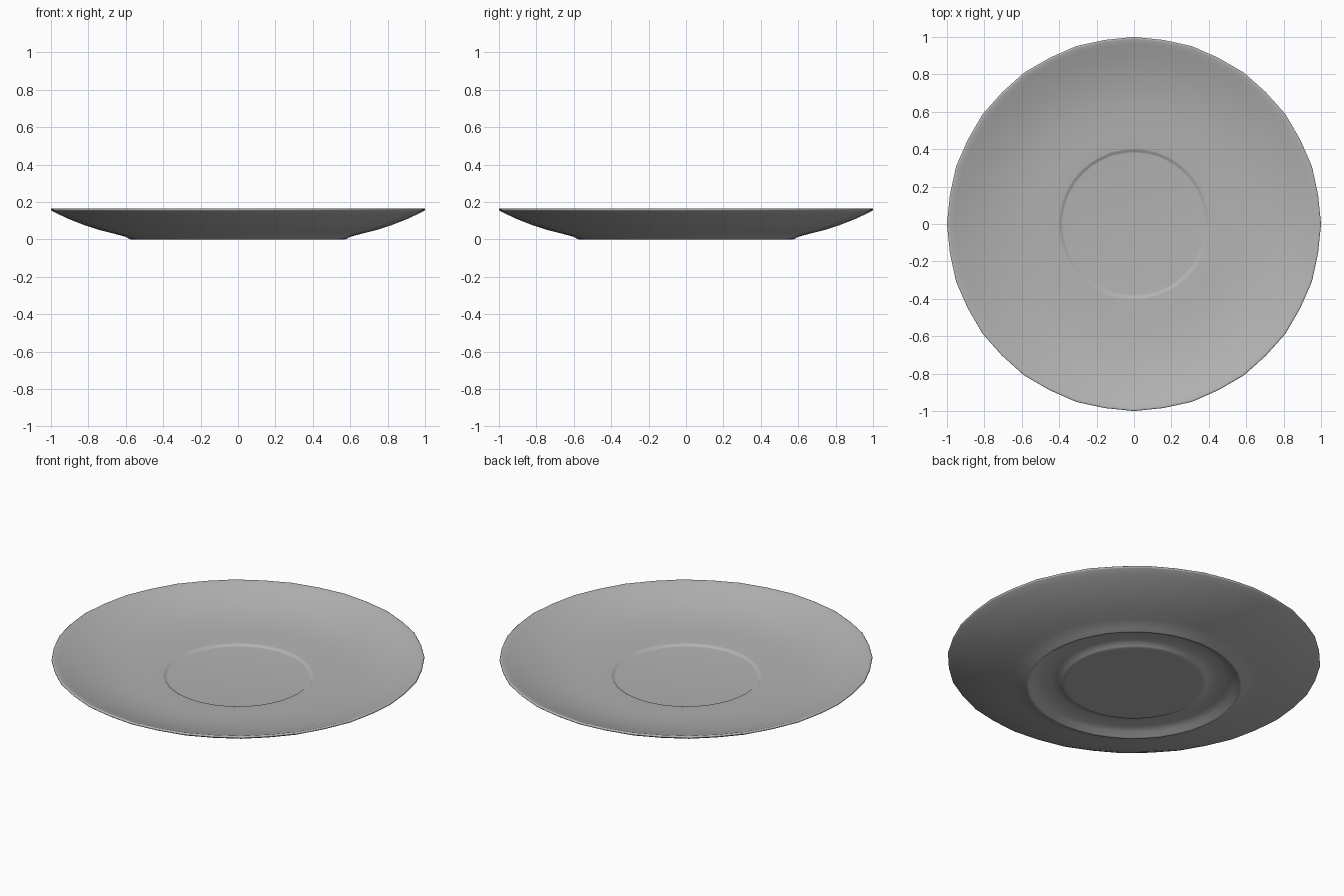
import bpy, bmesh, math

if "Cube" in bpy.data.objects:
    bpy.data.objects.remove(bpy.data.objects["Cube"])

SEGMENTS = 40

# cross-section (radius, height): underside disc, groove, foot, rim, dish, well
profile = [
    (0.36, 0.015), (0.383, 0.015), (0.39, 0.019), (0.41, 0.031), (0.44, 0.036), (0.50, 0.034),
    (0.54, 0.022), (0.565, 0.003), (0.572, 0.0), (0.580, 0.002),
    (0.60, 0.014), (0.66, 0.030), (0.74, 0.050), (0.82, 0.076),
    (0.90, 0.107), (0.96, 0.135), (0.995, 0.153), (1.0, 0.157),
    (1.0, 0.163), (0.996, 0.166), (0.988, 0.165), (0.96, 0.155), (0.90, 0.134),
    (0.82, 0.110), (0.74, 0.092), (0.66, 0.079), (0.58, 0.072),
    (0.48, 0.067), (0.405, 0.065), (0.397, 0.064), (0.389, 0.056), (0.38, 0.055),
]

bm = bmesh.new()


def ring(radius, z):
    verts = []
    for i in range(SEGMENTS):
        a = 2 * math.pi * i / SEGMENTS
        # every second point sits slightly inside the circle
        r = radius * (0.9965 if i % 2 else 1.0)
        verts.append(bm.verts.new((r * math.cos(a), r * math.sin(a), z)))
    return verts


# lathed body
rings = [ring(r, z) for r, z in profile]
for a, b in zip(rings, rings[1:]):
    for i in range(SEGMENTS):
        j = (i + 1) % SEGMENTS
        bm.faces.new((a[i], a[j], b[j], b[i]))

# flat centres, below and above
bm.faces.new(rings[0][::-1])
bm.faces.new(rings[-1])
bmesh.ops.recalc_face_normals(bm, faces=bm.faces[:])

mesh = bpy.data.meshes.new("saucer")
bm.to_mesh(mesh)
bm.free()
saucer = bpy.data.objects.new("saucer", mesh)
bpy.context.collection.objects.link(saucer)

# mid grey glaze
glaze = bpy.data.materials.new("glaze")
glaze.diffuse_color = (0.45, 0.45, 0.45, 1)
glaze.use_nodes = True
glaze.node_tree.nodes["Principled BSDF"].inputs["Base Color"].default_value = glaze.diffuse_color
mesh.materials.append(glaze)

# smooth shading
bpy.context.view_layer.objects.active = saucer
saucer.select_set(True)
bpy.ops.object.shade_smooth_by_angle(angle=math.radians(60))
